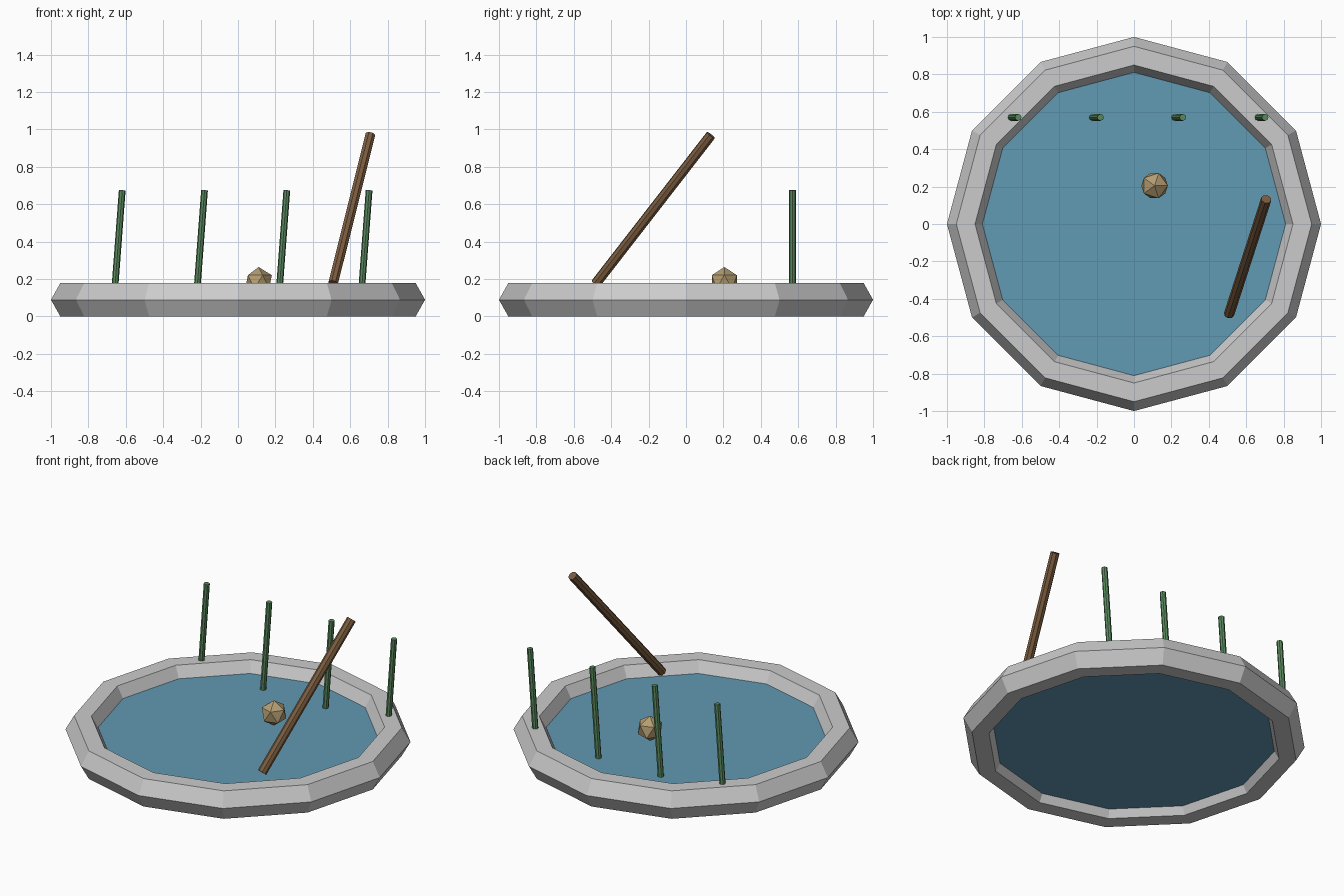
import bpy
from mathutils import Vector

if "Cube" in bpy.data.objects:
    bpy.data.objects.remove(bpy.data.objects["Cube"])


def paint(obj, name, rgb=None):
    obj.name = name
    if rgb:
        mat = bpy.data.materials.get(str(rgb)) or bpy.data.materials.new(str(rgb))
        mat.diffuse_color = (*rgb, 1)
        mat.use_nodes = True
        mat.node_tree.nodes["Principled BSDF"].inputs["Base Color"].default_value = mat.diffuse_color
        obj.data.materials.append(mat)
    return obj


def rod(name, a, b, radius, rgb, sides=8):
    a, b = Vector(a), Vector(b)
    d = b - a
    bpy.ops.mesh.primitive_cylinder_add(
        vertices=sides, radius=radius, depth=d.length, location=(a + b) / 2,
        rotation=d.to_track_quat('Z', 'Y').to_euler())
    return paint(bpy.context.object, name, rgb)


# Stone rim: twelve-sided ring with a hexagonal section
bpy.ops.mesh.primitive_torus_add(major_segments=12, minor_segments=6,
                                 major_radius=0.9, minor_radius=0.1,
                                 location=(0, 0, 0.089))
rim = paint(bpy.context.object, "stone_rim")
rim.scale.z = 0.089 / 0.0866

# Water slab held inside the rim
bpy.ops.mesh.primitive_cylinder_add(vertices=12, radius=0.85, depth=0.06,
                                    location=(0, 0, 0.078))
paint(bpy.context.object, "water", (0.12, 0.32, 0.45))

# Row of leaning reeds
for i in range(4):
    x = -0.663 + 0.44 * i
    rod(f"reed_{i + 1}", (x, 0.57, 0.09), (x + 0.044, 0.57, 0.675), 0.018,
        (0.1, 0.25, 0.11))

# Slanted wooden pole
rod("wooden_pole", (0.508, -0.483, 0.175), (0.707, 0.133, 0.969), 0.028,
    (0.2, 0.11, 0.05))

# Faceted float
bpy.ops.mesh.primitive_ico_sphere_add(subdivisions=1, radius=0.079,
                                      location=(0.11, 0.205, 0.185))
paint(bpy.context.object, "float", (0.45, 0.34, 0.17))
